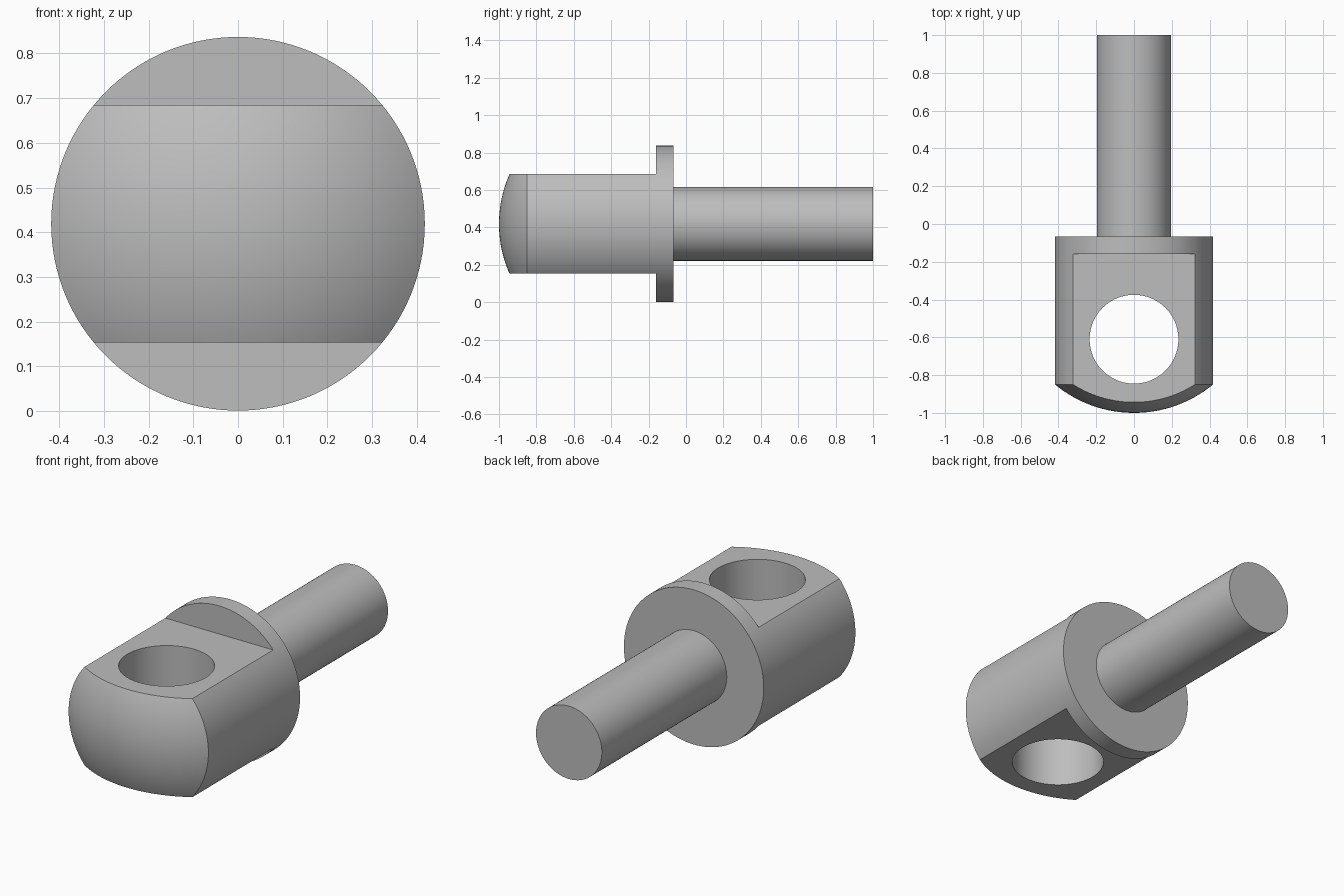
import bpy
import bmesh
from math import asin, cos, sin, pi
from mathutils import Matrix, Vector

cube = bpy.data.objects.get("Cube")
if cube:
    bpy.data.objects.remove(cube, do_unlink=True)

AXIS_Z = 0.419        # height of the long axis
HEAD_R = 0.418
SHAFT_R = 0.197
FRONT, RIM, FLANGE, BACK = -1.0, -0.85, -0.16, -0.067
HALF_FLAT = 0.266     # half thickness between the two flats

steel = bpy.data.materials.new("grey steel")
steel.use_nodes = True
colour = (0.51, 0.51, 0.51, 1)
steel.diffuse_color = colour
steel.node_tree.nodes["Principled BSDF"].inputs["Base Color"].default_value = colour


def add_object(name, bm):
    bmesh.ops.recalc_face_normals(bm, faces=bm.faces)
    mesh = bpy.data.meshes.new(name)
    bm.to_mesh(mesh)
    bm.free()
    mesh.materials.append(steel)
    obj = bpy.data.objects.new(name, mesh)
    bpy.context.collection.objects.link(obj)
    return obj


def lathe(name, profile, steps=128):
    """Turn (radius, y) points around the long axis."""
    bm = bmesh.new()
    verts = [bm.verts.new((r, y, AXIS_Z)) for r, y in profile]
    edges = [bm.edges.new(pair) for pair in zip(verts, verts[1:])]
    bmesh.ops.spin(bm, geom=verts + edges, cent=(0, 0, AXIS_Z), axis=(0, 1, 0),
                   angle=2 * pi, steps=steps)
    bmesh.ops.remove_doubles(bm, verts=bm.verts, dist=1e-5)
    return add_object(name, bm)


def box(name, centre, size):
    bm = bmesh.new()
    bmesh.ops.create_cube(bm, size=1, matrix=Matrix.Translation(centre)
                          @ Matrix.Diagonal(Vector(size).to_4d()))
    return add_object(name, bm)


def cut(target, cutter):
    mod = target.modifiers.new("cut", "BOOLEAN")
    mod.operation = "DIFFERENCE"
    mod.solver = "EXACT"
    mod.object = cutter
    bpy.context.view_layer.objects.active = target
    bpy.ops.object.modifier_apply(modifier=mod.name)
    bpy.data.objects.remove(cutter, do_unlink=True)


# Round head with a shallow domed nose
sag = RIM - FRONT
dome_r = (HEAD_R ** 2 + sag ** 2) / (2 * sag)
sweep = asin(HEAD_R / dome_r)
angles = [sweep * i / 16 for i in range(17)]
dome = [(dome_r * sin(a), FRONT + dome_r * (1 - cos(a))) for a in angles]
head = lathe("eye_head", dome + [(HEAD_R, BACK), (0, BACK)])

# Flats above and below, leaving a round flange at the back
for side in (-1, 1):
    cut(head, box("flat_cutter", (0, FLANGE - 0.5, AXIS_Z + side * (HALF_FLAT + 0.25)),
                  (2, 1, 0.5)))

# Vertical pin hole
bm = bmesh.new()
bmesh.ops.create_cone(bm, cap_ends=True, segments=96, radius1=0.235, radius2=0.235,
                      depth=2, matrix=Matrix.Translation((0, -0.61, AXIS_Z)))
cut(head, add_object("hole_cutter", bm))

# Plain round shaft
shaft = lathe("shaft", [(0, BACK - 0.03), (SHAFT_R, BACK - 0.03), (SHAFT_R, 1), (0, 1)])

# Smooth curved surfaces, keep machined edges crisp
bpy.ops.object.select_all(action="DESELECT")
for obj in (head, shaft):
    obj.select_set(True)
bpy.context.view_layer.objects.active = head
bpy.ops.object.shade_smooth_by_angle(angle=pi / 9)
